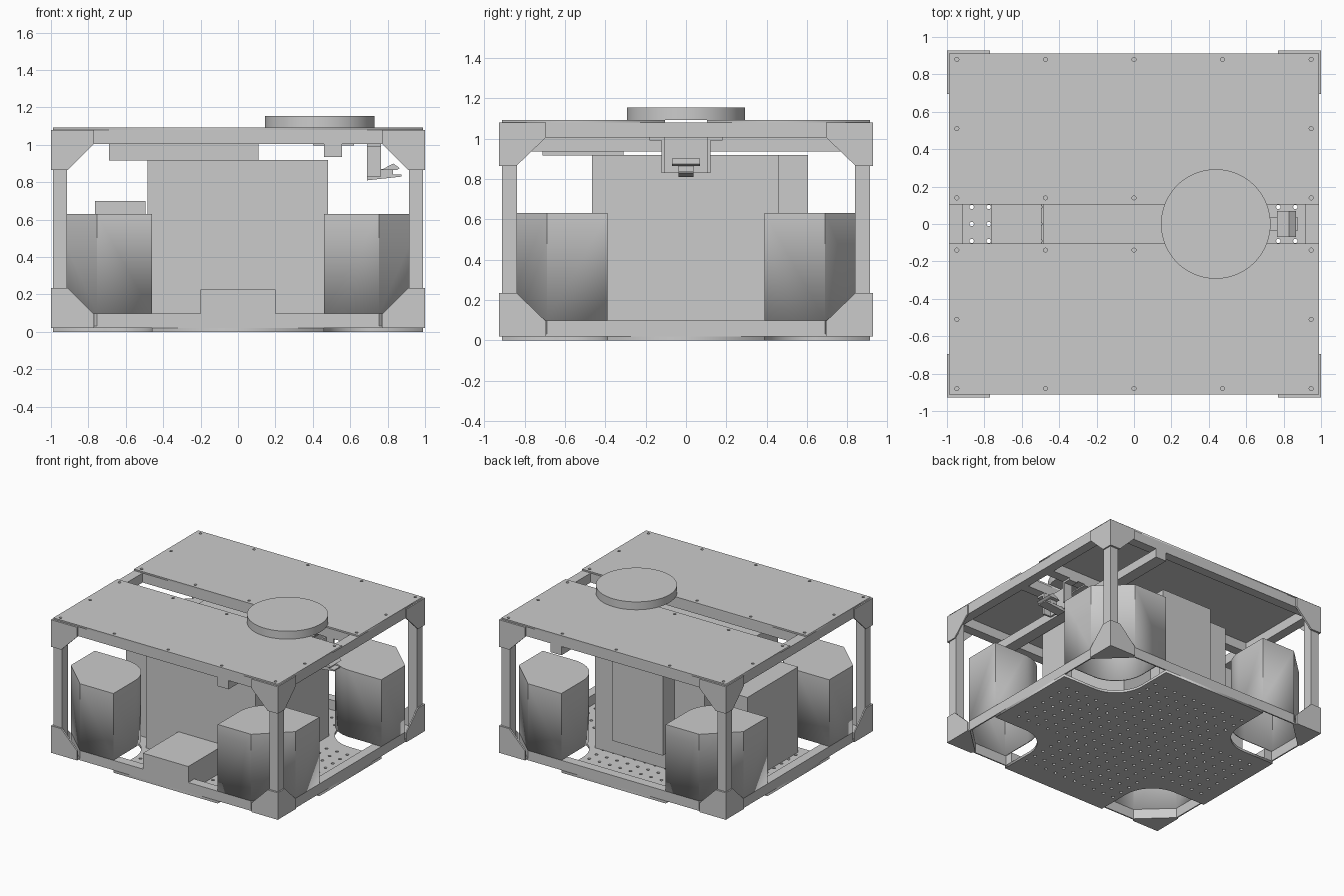
import bpy, bmesh
from math import sin, cos, pi, radians

if "Cube" in bpy.data.objects:
    bpy.data.objects.remove(bpy.data.objects["Cube"])

grey = bpy.data.materials.new("plain_grey")
grey.use_nodes = True
grey.diffuse_color = (0.6, 0.6, 0.6, 1)
grey.node_tree.nodes["Principled BSDF"].inputs["Base Color"].default_value = (0.6, 0.6, 0.6, 1)

# Outer half sizes, square tube width, inner limits of the corner pods
HX, HY, TUBE = 0.99, 0.912, 0.075
PX, PY, ROUND = 0.46, 0.39, 0.25
FLOOR, ROOF, RAIL_TOP = 0.02, 1.08, 0.098
SIDES = (-1, 1)


def prism(name, points, axis, start, end, smooth=False, hollow=False):
    """Extrude a 2D profile along an axis; its points hold the other two axes in order."""
    bm = bmesh.new()
    k = "xyz".index(axis)

    def place(p, d):
        co = list(p)
        co.insert(k, d)
        return bm.verts.new(co)

    face = bm.faces.new([place(p, start) for p in points])
    new = bmesh.ops.extrude_face_region(bm, geom=[face])["geom"]
    for v in new:
        if isinstance(v, bmesh.types.BMVert):
            v.co[k] = end
    bmesh.ops.recalc_face_normals(bm, faces=bm.faces)
    if hollow:
        cap = [f for f in bm.faces if all(abs(v.co[k] - start) < 1e-5 for v in f.verts)]
        bmesh.ops.delete(bm, geom=cap, context="FACES_ONLY")
    mesh = bpy.data.meshes.new(name)
    bm.to_mesh(mesh)
    bm.free()
    mesh.materials.append(grey)
    obj = bpy.data.objects.new(name, mesh)
    bpy.context.collection.objects.link(obj)
    if smooth:
        bpy.ops.object.select_all(action="DESELECT")
        obj.select_set(True)
        bpy.context.view_layer.objects.active = obj
        bpy.ops.object.shade_smooth_by_angle(angle=radians(30))
    if hollow:
        shell = obj.modifiers.new("shell", "SOLIDIFY")
        shell.thickness = 0.01
        shell.offset = -1
    return obj


def box(name, x0, x1, y0, y1, z0, z1):
    return prism(name, [(x0, y0), (x1, y0), (x1, y1), (x0, y1)], "z", z0, z1)


def arc(cx, cy, r, a0, a1, n):
    return [(cx + r * cos(a0 + (a1 - a0) * i / n), cy + r * sin(a0 + (a1 - a0) * i / n))
            for i in range(n + 1)]


def drilled_plate(name, outline, holes, radius, z0, z1):
    """Flat plate with round holes, filled from a 2D curve."""
    curve = bpy.data.curves.new(name, "CURVE")
    curve.dimensions = "2D"
    curve.fill_mode = "BOTH"
    curve.extrude = (z1 - z0) / 2
    loops = [outline] + [arc(x, y, radius, 0, 2 * pi, 10)[:-1] for x, y in holes]
    for loop in loops:
        spline = curve.splines.new("POLY")
        spline.points.add(len(loop) - 1)
        for point, (x, y) in zip(spline.points, loop):
            point.co = (x, y, 0, 1)
        spline.use_cyclic_u = True
    curve.materials.append(grey)
    obj = bpy.data.objects.new(name, curve)
    bpy.context.collection.objects.link(obj)
    obj.location.z = (z0 + z1) / 2
    bpy.ops.object.select_all(action="DESELECT")
    obj.select_set(True)
    bpy.context.view_layer.objects.active = obj
    bpy.ops.object.convert(target="MESH")


# Rounded inner wall of a corner pod, from the side edge round to the front edge
inner_wall = [(HX, PY)] + arc(PX + ROUND, PY + ROUND, ROUND, 1.5 * pi, pi, 14) + [(PX, HY)]

# Base plate: rounded notches at the corners, grid of small holes
outline = []
for sx, sy in ((1, 1), (-1, 1), (-1, -1), (1, -1)):
    corner = [(sx * x, sy * y) for x, y in inner_wall]
    outline += corner if sx == sy else corner[::-1]
pitch = 0.0911
grid = [(-0.868 + pitch * i, pitch * j) for i in range(20) for j in range(-8, 9)]
grid = [(x, y) for x, y in grid if abs(x) < 0.89 and (abs(x) < PX - 0.03 or abs(y) < PY - 0.03)]
drilled_plate("base_plate", outline, grid, 0.012, 0, FLOOR)

# Two roof plates either side of the slot
for s in SIDES:
    screws = [(0.947 * i / 2, s * y) for i in range(-2, 3) for y in (0.14, 0.88)]
    screws += [(i * 0.947, s * 0.51) for i in SIDES]
    rect = [(-HX, s * 0.105), (HX, s * 0.105), (HX, s * HY), (-HX, s * HY)]
    drilled_plate("roof_plate", rect, screws, 0.011, ROOF, ROOF + 0.012)

# Frame rails: full length under the roof, between the pods at the floor
for s in SIDES:
    y0, y1 = sorted((s * HY, s * (HY - TUBE)))
    x0, x1 = sorted((s * HX, s * (HX - TUBE)))
    box("roof_long_rail", -HX, HX, y0, y1, ROOF - TUBE, ROOF)
    box("roof_side_rail", x0, x1, -HY + TUBE, HY - TUBE, ROOF - TUBE, ROOF)
    box("floor_long_rail", -PX, PX, y0, y1, FLOOR, RAIL_TOP)
    box("floor_side_rail", x0, x1, -PY, PY, FLOOR, RAIL_TOP)
    y0, y1 = sorted((s * 0.105, s * 0.18))
    box("slot_rail", -HX + TUBE, HX - TUBE, y0, y1, ROOF - TUBE, ROOF)
box("cross_rail", 0.46, 0.555, -HY, HY, 0.935, ROOF - TUBE)

# Posts, gusset plates and corner pods
for sx in SIDES:
    for sy in SIDES:
        def flip(points):
            return [(sx * x, sy * y) for x, y in points]

        x0, x1 = sorted((sx * HX, sx * (HX - TUBE)))
        y0, y1 = sorted((sy * HY, sy * (HY - TUBE)))
        box("corner_post", x0, x1, y0, y1, FLOOR, ROOF - TUBE)

        for top in (True, False):
            def gusset(outer, post, inner, sign):
                pts = [(outer, ROOF), (outer, 0.865), (post, 0.865),
                       (inner, ROOF - TUBE), (inner, ROOF)]
                return [(sign * a, z if top else ROOF + FLOOR - z) for a, z in pts]
            prism("front_gusset", gusset(1.0, 0.91, 0.77, sx), "y", sy * HY, sy * 0.927)
            prism("side_gusset", gusset(HY, 0.84, 0.695, sy), "x", sx * HX, sx * 1.0)

        # Hollow pod: flush with the frame, chamfered outside, rounded inside
        chamfer = [(0.755, HY), (HX, 0.69)]
        prism("corner_pod", flip(inner_wall + chamfer), "z", RAIL_TOP, 0.63, True, True)
        skirt = [(PX, HY)] + chamfer + [(HX, PY), (HX - 0.01, PY), (HX - 0.01, 0.686),
                                        (0.751, HY - 0.01), (PX, HY - 0.01)]
        prism("pod_skirt", flip(skirt), "z", FLOOR, RAIL_TOP)
        prism("corner_foot", flip(chamfer + [(HX, HY)]), "z", FLOOR, FLOOR + 0.012)

# Boxes inside the frame
box("main_box", -0.485, 0.48, -0.465, 0.46, FLOOR, 0.918)
box("rear_box", -0.22, 0.23, 0.46, 0.605, 0.2, 0.918)
box("side_box", -0.765, -0.495, -0.32, 0.32, FLOOR, 0.7)
box("front_box", -0.2, 0.2, -HY, -0.465, FLOOR, 0.225)
box("hanging_box", -0.69, 0.11, -0.71, -0.31, 0.917, ROOF)

# Round dome on the roof and the plate that carries it
prism("roof_disc", arc(0.437, 0, 0.293, 0, 2 * pi, 64)[:-1], "z", ROOF + 0.012, 1.155, True)
box("disc_mount", 0.4, 0.62, -0.18, 0.18, 0.995, ROOF - TUBE)

# Sensor bracket below the slot
for s in SIDES:
    y0, y1 = sorted((s * 0.107, s * 0.122))
    box("bracket_arm", 0.69, 0.765, y0, y1, 0.83, ROOF - TUBE)
    y0, y1 = sorted((s * 0.122, s * 0.18))
    box("bracket_flange", 0.69, 0.765, y0, y1, 0.99, ROOF - TUBE)
box("bracket_back", 0.69, 0.705, -0.107, 0.107, 0.83, ROOF - TUBE)
prism("sensor_shelf", [(0.69, 0.81), (0.875, 0.83), (0.875, 0.84), (0.69, 0.84)], "y", -0.038, 0.038)
prism("sensor_head", [(0.765, 0.865), (0.83, 0.9), (0.865, 0.875), (0.85, 0.865)], "y", -0.07, 0.07)
box("sensor_stem", 0.765, 0.83, -0.04, 0.04, 0.84, 0.87)
